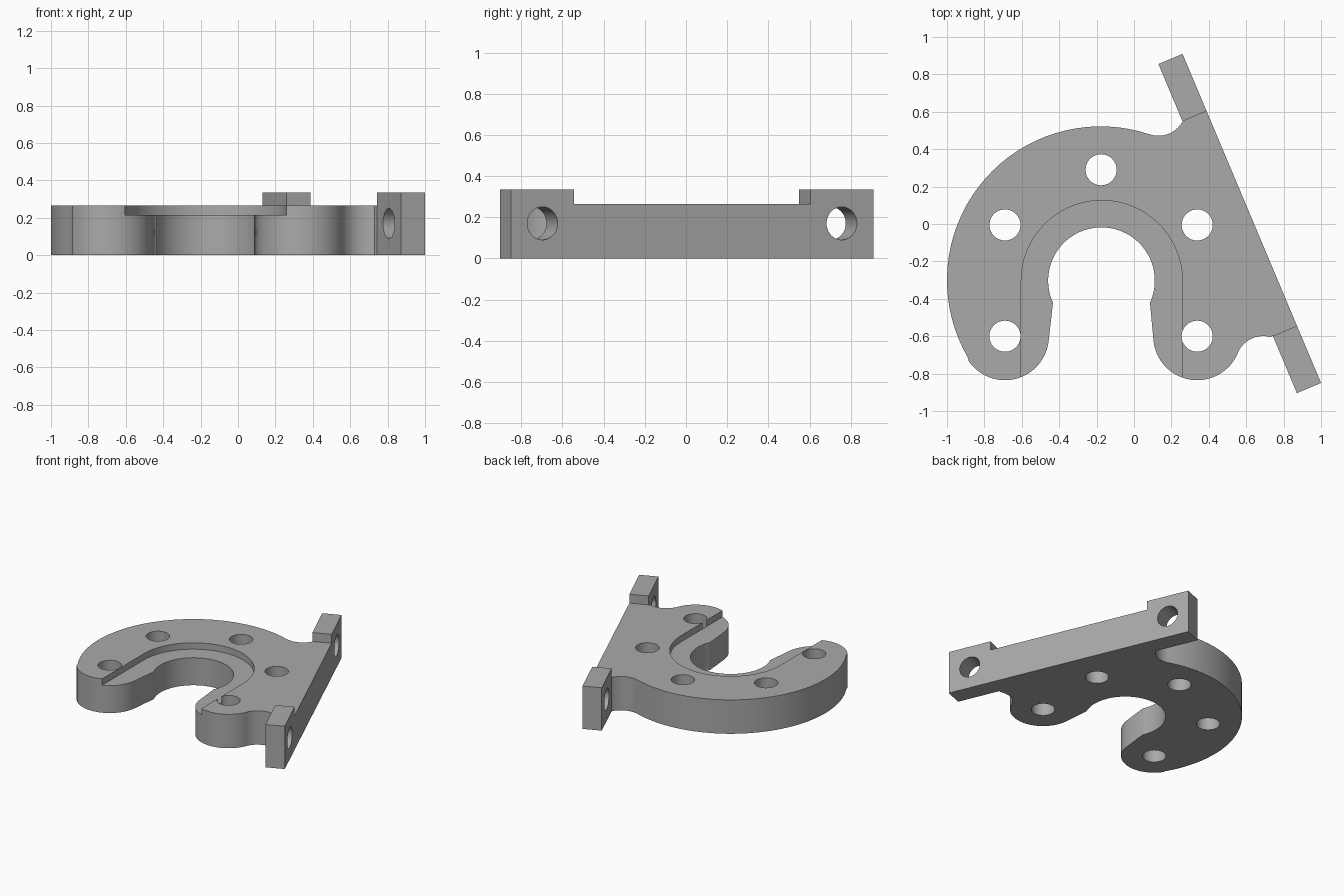
import bpy
import bmesh
from math import atan2, ceil, cos, pi, radians, sin
from mathutils import Vector

if "Cube" in bpy.data.objects:
    bpy.data.objects.remove(bpy.data.objects["Cube"], do_unlink=True)

PLATE_H, TAB_H, GROOVE_Z = 0.265, 0.335, 0.215
BAR_LEN, BAR_T, TAB_LEN = 1.909, 0.14, 0.332
HOLE_R = 0.083

grey = bpy.data.materials.new("plain grey")
grey.use_nodes = True
colour = (0.4, 0.4, 0.4, 1)
grey.diffuse_color = colour
grey.node_tree.nodes["Principled BSDF"].inputs["Base Color"].default_value = colour


def arc(centre, radius, start, end):
    """Points along an arc, angles in radians."""
    steps = ceil(abs(end - start) / radians(4))
    angles = [start + (end - start) * i / steps for i in range(steps + 1)]
    return [Vector((centre[0] + radius * cos(a), centre[1] + radius * sin(a))) for a in angles]


def heading(a, b):
    return atan2(b[1] - a[1], b[0] - a[0])


def prism(name, outline, z0, z1):
    """Solid made by raising a flat outline; also returns its top corners."""
    bm = bmesh.new()
    base = [bm.verts.new((p[0], p[1], z0)) for p in outline]
    top = [bm.verts.new((p[0], p[1], z1)) for p in outline]
    bm.faces.new(base)
    bm.faces.new(top)
    for i in range(len(base)):
        j = (i + 1) % len(base)
        bm.faces.new((base[i], base[j], top[j], top[i]))
    return bm, top


def finish(name, bm):
    bmesh.ops.recalc_face_normals(bm, faces=bm.faces)
    mesh = bpy.data.meshes.new(name)
    bm.to_mesh(mesh)
    bm.free()
    mesh.materials.append(grey)
    obj = bpy.data.objects.new(name, mesh)
    bpy.context.collection.objects.link(obj)
    return obj


# Slanted bar: s runs along its outer face, t goes inwards
corner = Vector((1.0, -0.85))
along = Vector((-0.388, 0.922)).normalized()
outward = Vector((along.y, -along.x))


def bar(s, t):
    return corner + along * s - outward * t


# Horseshoe plate outline, built from tangent arcs
hub, hub_r = Vector((-0.178, -0.3)), 0.822
throat, throat_r = Vector((-0.174, -0.303)), 0.285
left_leg, right_leg, leg_r = Vector((-0.69, -0.6)), Vector((0.338, -0.6)), 0.235
low_fillet, high_fillet = Vector((0.69, -0.745)), Vector((0.13, 0.62))
low_r = (low_fillet - right_leg).length - leg_r
high_r = (high_fillet - hub).length - hub_r
low_joint, high_joint = bar(TAB_LEN, BAR_T), bar(BAR_LEN - TAB_LEN, BAR_T)
hub_start = heading(hub, high_fillet)
leg_start = heading(left_leg, hub) + pi
leg_end = heading(right_leg, low_fillet)

outline = arc(hub, hub_r, hub_start, leg_start)
outline += arc(left_leg, leg_r, leg_start, radians(354))[1:]
outline += arc(throat, throat_r, radians(204.5), radians(-24.5))
outline += arc(right_leg, leg_r, radians(186), leg_end + 2 * pi)
outline += arc(low_fillet, low_r, leg_end + pi, heading(low_fillet, low_joint))[1:-1]
first_tab = len(outline)
outline += [low_joint, bar(0, BAR_T), bar(0, 0), bar(TAB_LEN, 0)]
second_tab = len(outline)
outline += [bar(BAR_LEN - TAB_LEN, 0), bar(BAR_LEN, 0), bar(BAR_LEN, BAR_T), high_joint]
outline += arc(high_fillet, high_r, heading(high_fillet, high_joint), hub_start - pi)[1:-1]

bm, top = prism("mounting_plate", outline, 0, PLATE_H)

# Raised tabs at both ends of the bar
for start in (first_tab, second_tab):
    a, b = top[start], top[start + 3]
    bmesh.utils.face_split(next(f for f in a.link_faces if b in f.verts), a, b)
    tab = next(f for f in bm.faces if set(f.verts) == set(top[start:start + 4]))
    raised = bmesh.ops.extrude_face_region(bm, geom=[tab])["geom"]
    lifted = [v for v in raised if isinstance(v, bmesh.types.BMVert)]
    bmesh.ops.translate(bm, verts=lifted, vec=(0, 0, TAB_H - PLATE_H))
    if tab.is_valid:
        bm.faces.remove(tab)
plate = finish("mounting_plate", bm)

# Cutters: stepped recess round the throat
cutters = []
recess_r = 0.431
recess = arc((-0.172, -0.305), recess_r, 0, pi)
recess += [Vector((-0.172 - recess_r, -1)), Vector((-0.172 + recess_r, -1))]
cutters.append(finish("recess_cutter", prism("recess", recess, GROOVE_Z, 0.5)[0]))

# Vertical bolt holes
for spot in (left_leg, right_leg, (-0.69, -0.005), (0.338, -0.005), (-0.176, 0.29)):
    hole = arc(spot, HOLE_R, 0, 2 * pi)[:-1]
    cutters.append(finish("bolt_hole_cutter", prism("hole", hole, -0.1, 0.5)[0]))

# Horizontal holes through the tabs
for s in (TAB_LEN / 2, BAR_LEN - TAB_LEN / 2):
    hole = arc((0, 0), HOLE_R - 0.003, 0, 2 * pi)[:-1]
    cutter = finish("tab_hole_cutter", prism("hole", hole, -0.15, 0.15)[0])
    middle = bar(s, BAR_T / 2)
    cutter.location = (middle.x, middle.y, 0.17)
    cutter.rotation_euler = outward.to_3d().to_track_quat("Z", "Y").to_euler()
    cutters.append(cutter)

bpy.ops.object.select_all(action="DESELECT")
bpy.context.view_layer.objects.active = plate
plate.select_set(True)
for cutter in cutters:
    cutter.hide_render = True
    cut = plate.modifiers.new("cut", "BOOLEAN")
    cut.operation = "DIFFERENCE"
    cut.solver = "EXACT"
    cut.object = cutter
    bpy.ops.object.modifier_apply(modifier=cut.name)
    bpy.data.objects.remove(cutter, do_unlink=True)

bpy.ops.object.shade_smooth_by_angle(angle=radians(30))
